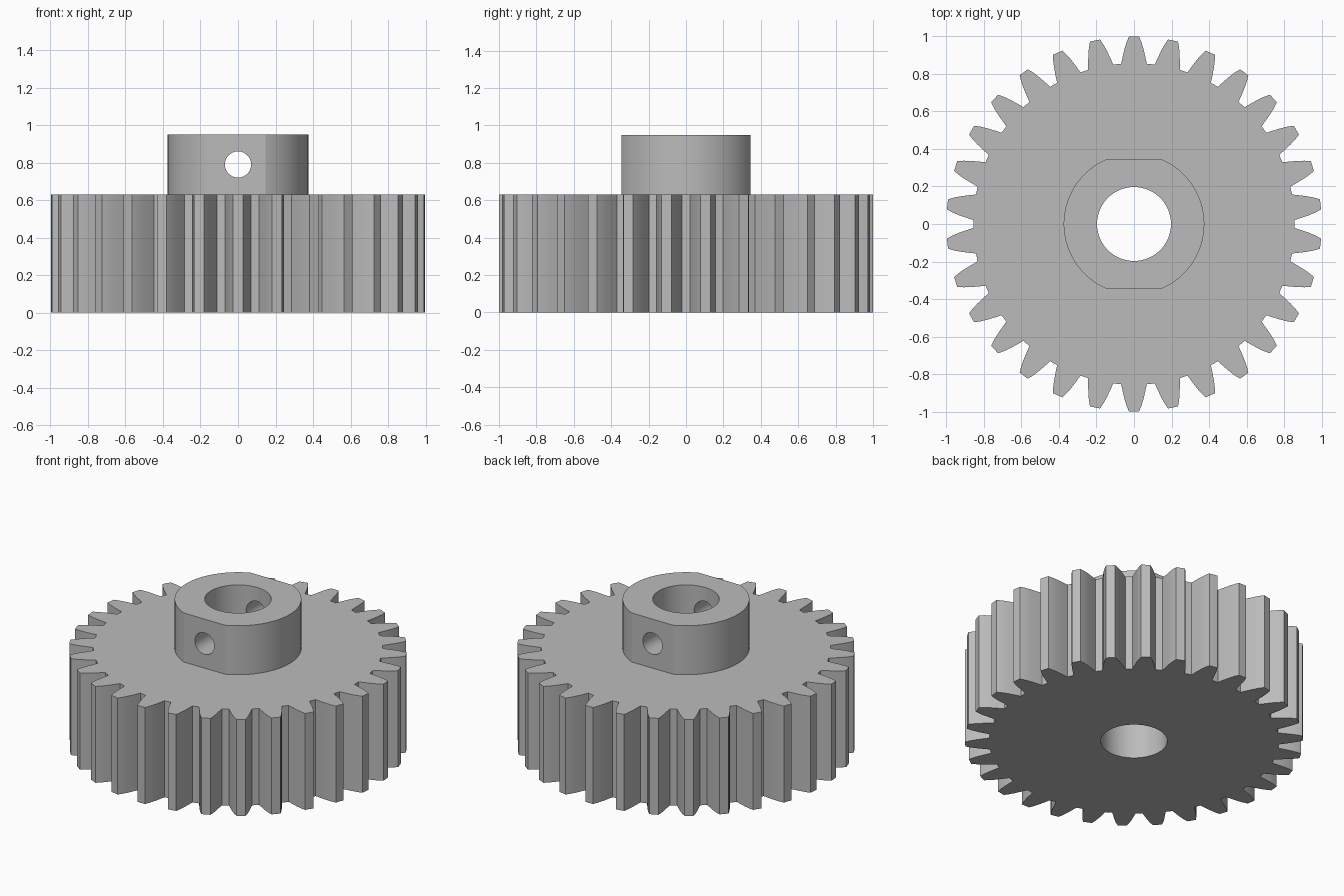
import bpy
import bmesh
from math import sin, cos, pi, tau, asin

cube = bpy.data.objects.get("Cube")
if cube:
    bpy.data.objects.remove(cube, do_unlink=True)

TEETH = 30
GEAR_H, TOP = 0.63, 0.95
HUB_R, FLAT_Y = 0.375, 0.345
BORE_R, PIN_R, PIN_Z = 0.197, 0.07, 0.79

steel = bpy.data.materials.new("grey steel")
steel.use_nodes = True
colour = (0.5, 0.5, 0.5, 1.0)
steel.diffuse_color = colour
steel.node_tree.nodes["Principled BSDF"].inputs["Base Color"].default_value = colour


def prism(name, outline, z0, z1):
    """Extrude a closed outline from z0 to z1."""
    bm = bmesh.new()
    base = bm.faces.new([bm.verts.new((x, y, z0)) for x, y in outline])
    up = bmesh.ops.extrude_face_region(bm, geom=[base])["geom"]
    verts = [v for v in up if isinstance(v, bmesh.types.BMVert)]
    bmesh.ops.translate(bm, verts=verts, vec=(0, 0, z1 - z0))
    bmesh.ops.recalc_face_normals(bm, faces=bm.faces[:])
    mesh = bpy.data.meshes.new(name)
    bm.to_mesh(mesh)
    bm.free()
    mesh.materials.append(steel)
    obj = bpy.data.objects.new(name, mesh)
    bpy.context.collection.objects.link(obj)
    return obj


def circle(radius, n):
    return [(radius * cos(tau * i / n), radius * sin(tau * i / n)) for i in range(n)]


def combine(obj, tool, operation):
    """Apply a boolean and drop the tool."""
    mod = obj.modifiers.new("join", 'BOOLEAN')
    mod.operation, mod.solver, mod.object = operation, 'EXACT', tool
    bpy.context.view_layer.objects.active = obj
    bpy.ops.object.modifier_apply(modifier=mod.name)
    bpy.data.objects.remove(tool, do_unlink=True)


# Toothed wheel: one curved flank, mirrored and repeated around the rim
flank = [(0.857, 0.080), (0.895, 0.067), (0.935, 0.054), (0.97, 0.041), (1.0, 0.027)]
tooth = [(r, -a) for r, a in flank] + [(r, a) for r, a in reversed(flank)]
rim = []
for i in range(TEETH):
    mid = pi / 2 + tau * i / TEETH
    rim += [(r * cos(mid + a), r * sin(mid + a)) for r, a in tooth]
gear = prism("spur_gear", rim, 0, GEAR_H)

# Hub: round boss with flats at front and back
half = asin(FLAT_Y / HUB_R)
arc = [half * (i / 16 - 1) for i in range(33)]
side = [(HUB_R * cos(a), HUB_R * sin(a)) for a in arc]
hub = prism("hub", side + [(-x, -y) for x, y in side], GEAR_H - 0.1, TOP)
combine(gear, hub, 'UNION')

# Shaft bore through the full height
combine(gear, prism("bore_cutter", circle(BORE_R, 64), -0.1, TOP + 0.1), 'DIFFERENCE')

# Set screw hole through both flats
pin = prism("pin_cutter", circle(PIN_R, 40), -0.6, 0.6)
pin.rotation_euler.x = pi / 2
pin.location.z = PIN_Z
bpy.context.view_layer.update()
combine(gear, pin, 'DIFFERENCE')

# Smooth curved walls, crisp edges
bpy.ops.object.select_all(action='DESELECT')
gear.select_set(True)
bpy.context.view_layer.objects.active = gear
bpy.ops.object.shade_smooth_by_angle(angle=pi / 9)
